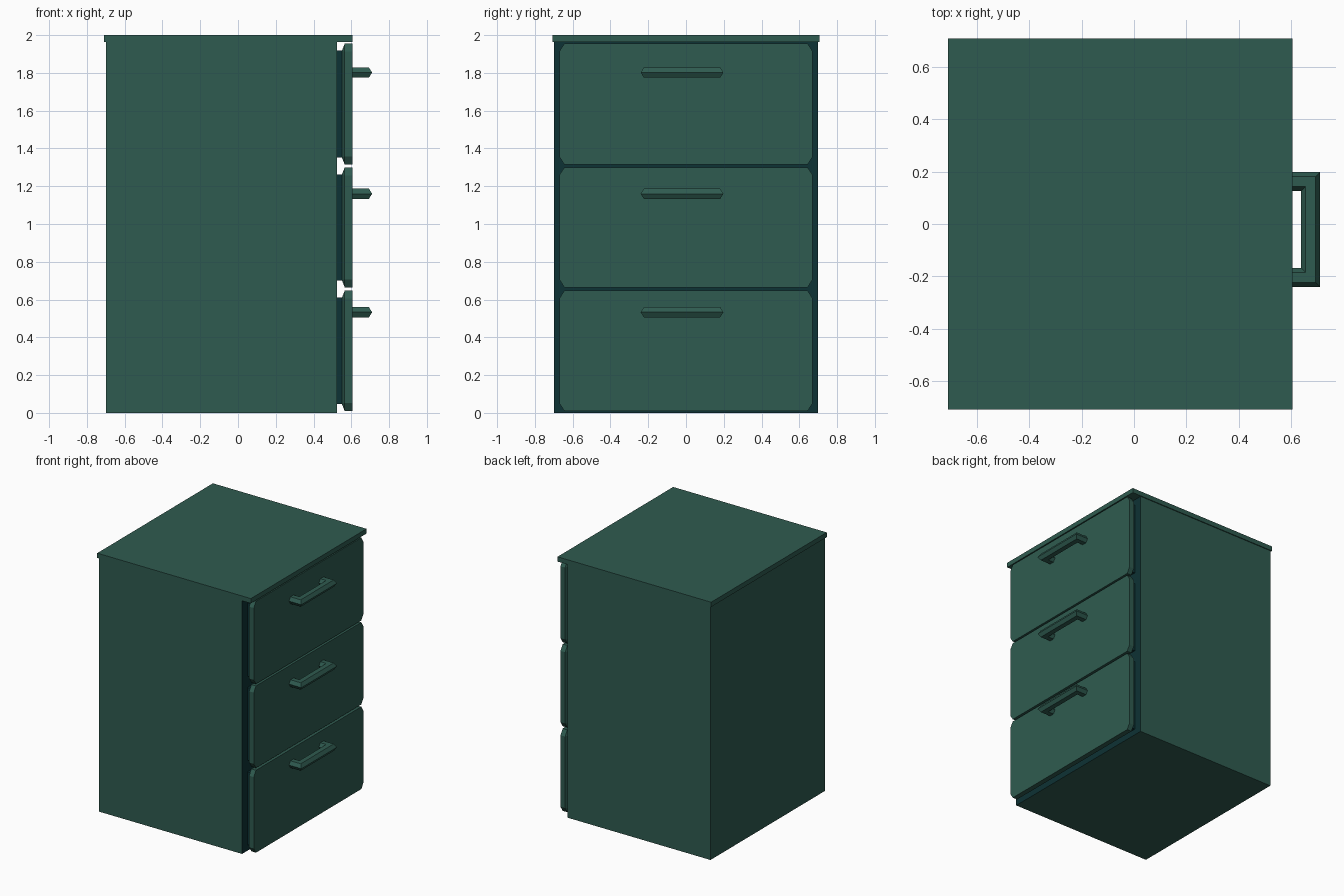
import bpy

if "Cube" in bpy.data.objects:
    bpy.data.objects.remove(bpy.data.objects["Cube"])


def material(name, rgb):
    m = bpy.data.materials.new(name)
    m.diffuse_color = (*rgb, 1)
    m.use_nodes = True
    m.node_tree.nodes["Principled BSDF"].inputs["Base Color"].default_value = m.diffuse_color
    return m


GREEN = material("cabinet green", (0.028, 0.105, 0.080))
DARK = material("dark teal", (0.004, 0.032, 0.035))


def make(name, verts, faces, mats):
    me = bpy.data.meshes.new(name)
    me.from_pydata(verts, [], faces)
    for m in mats:
        me.materials.append(m)
    ob = bpy.data.objects.new(name, me)
    bpy.context.collection.objects.link(ob)
    return ob


def loft(name, rings, mats):
    """Skin a list of equal-sized rings and cap both ends."""
    n = len(rings[0])
    verts = [p for r in rings for p in r]
    faces = [(k * n + i, k * n + (i + 1) % n, (k + 1) * n + (i + 1) % n, (k + 1) * n + i)
             for k in range(len(rings) - 1) for i in range(n)]
    faces.append(tuple(reversed(range(n))))
    faces.append(tuple(range((len(rings) - 1) * n, len(rings) * n)))
    return make(name, verts, faces, mats)


def box(name, x0, x1, y, z0, z1, mats):
    return loft(name, [[(x, -y, z0), (x, y, z0), (x, y, z1), (x, -y, z1)] for x in (x0, x1)], mats)


def octagon(x, hy, z0, z1, cy, cz):
    """Rectangle with cut corners in the plane at x."""
    return [(x, -hy + cy, z0), (x, hy - cy, z0), (x, hy, z0 + cz), (x, hy, z1 - cz),
            (x, hy - cy, z1), (x, -hy + cy, z1), (x, -hy, z1 - cz), (x, -hy, z0 + cz)]


# Cabinet body, with its front face dark
body = box("cabinet_body", -0.70, 0.525, 0.70, 0.0, 1.963, [GREEN, DARK])
for f in body.data.polygons:
    if f.normal.x > 0.9:
        f.material_index = 1

# Overhanging top board
box("top_board", -0.71, 0.605, 0.707, 1.963, 2.0, [GREEN])

# Drawers: dark backing, chamfered front panel, mitred hexagonal handle
HEX = [(0.036, 0), (0.019, 0.027), (-0.019, 0.027), (-0.036, 0), (-0.019, -0.027), (0.019, -0.027)]
drawers = [("lower", 0.01, 0.647, 0.533), ("middle", 0.665, 1.30, 1.16), ("upper", 1.315, 1.955, 1.802)]
for name, z0, z1, hz in drawers:
    box(name + "_drawer_backing", 0.52, 0.555, 0.635, z0 + 0.037, z1 - 0.037, [DARK])
    loft(name + "_drawer_front", [
        octagon(0.551, 0.637, z0 + 0.035, z1 - 0.035, 0.003, 0.003),
        octagon(0.565, 0.671, z0, z1, 0.027, 0.042),
        octagon(0.605, 0.671, z0, z1, 0.027, 0.042)], [GREEN])
    ya, yb, xb = -0.204, 0.162, 0.674
    loft(name + "_handle", [
        [(0.60, ya - o, hz + h) for o, h in HEX],
        [(xb + o, ya - o, hz + h) for o, h in HEX],
        [(xb + o, yb + o, hz + h) for o, h in HEX],
        [(0.60, yb + o, hz + h) for o, h in HEX]], [GREEN])

# Make all normals face outward
import bmesh
for ob in bpy.data.objects:
    bm = bmesh.new()
    bm.from_mesh(ob.data)
    bmesh.ops.recalc_face_normals(bm, faces=bm.faces)
    bm.to_mesh(ob.data)
    bm.free()
